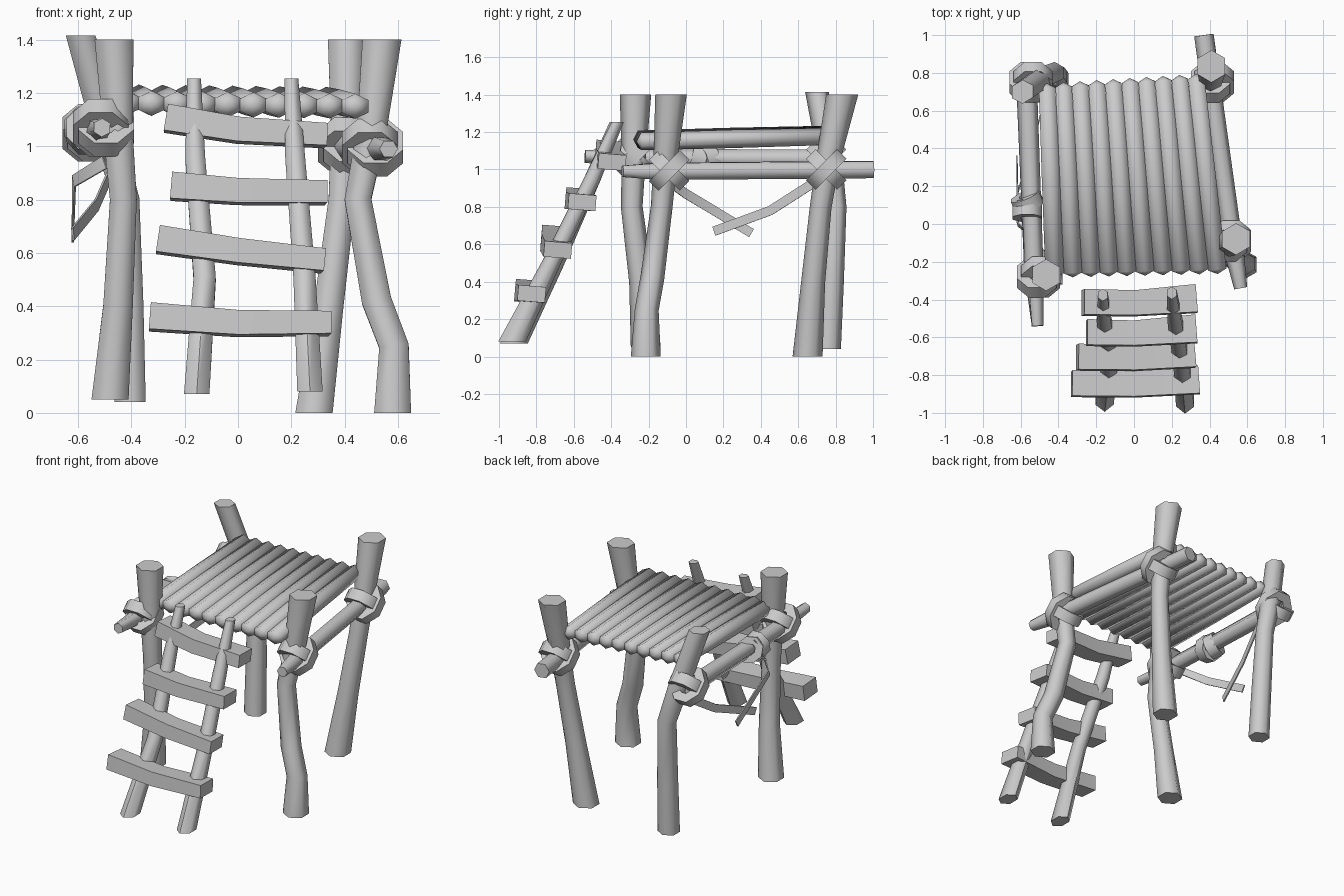
import bpy, bmesh, math
from mathutils import Vector as V

old = bpy.data.objects.get("Cube")
if old:
    bpy.data.objects.remove(old, do_unlink=True)

wood = bpy.data.materials.new("grey_wood")
wood.use_nodes = True
GREY = (0.6, 0.6, 0.6, 1)
wood.diffuse_color = GREY
wood.node_tree.nodes["Principled BSDF"].inputs["Base Color"].default_value = GREY


def sweep(name, path, sizes, sides=6, ref=(0, 1, 0), closed=False, tip=0.0, angle=64, level=False):
    """Sweep a polygon of half sizes (across, along ref) down a path."""
    path = [V(p) for p in path]
    n = len(path)
    bm = bmesh.new()
    rings = []
    for i, p in enumerate(path):
        if closed:
            t = path[(i + 1) % n] - path[i - 1]
        else:
            t = path[min(i + 1, n - 1)] - path[max(i - 1, 0)]
        t.normalize()
        u = V(ref) - t * t.dot(V(ref))
        u.normalize()
        v = u.cross(t)
        s = sizes[i] if isinstance(sizes, list) else sizes
        a, b = s if isinstance(s, tuple) else (s, s)
        k = math.sqrt(2) if sides == 4 else 1
        ring = []
        for j in range(sides):
            w = 2 * math.pi * (j + 0.5) / sides
            q = p + v * a * k * math.cos(w) + u * b * k * math.sin(w)
            if level and i in (0, n - 1):
                q += t * ((p.z - q.z) / t.z)  # saw the end off horizontally
            ring.append(bm.verts.new(q))
        rings.append(ring)
    for i in range(n if closed else n - 1):
        r, q = rings[i], rings[(i + 1) % n]
        for j in range(sides):
            m = (j + 1) % sides
            bm.faces.new((r[j], r[m], q[m], q[j]))
    if not closed:
        for ring, end, prev in ((rings[0], path[0], path[1]), (rings[-1], path[-1], path[-2])):
            if tip:
                apex = bm.verts.new(end + (end - prev).normalized() * tip)
                for j in range(sides):
                    bm.faces.new((ring[j], ring[(j + 1) % sides], apex))
            else:
                bm.faces.new(ring)
    bmesh.ops.recalc_face_normals(bm, faces=bm.faces)
    mesh = bpy.data.meshes.new(name)
    bm.to_mesh(mesh)
    bm.free()
    obj = bpy.data.objects.new(name, mesh)
    bpy.context.collection.objects.link(obj)
    mesh.materials.append(wood)
    bpy.ops.object.select_all(action="DESELECT")
    obj.select_set(True)
    bpy.context.view_layer.objects.active = obj
    bpy.ops.object.shade_smooth_by_angle(angle=math.radians(angle))


def band(name, centre, axis_a, axis_b, ra, rb, size):
    """Closed rope loop in the plane of two axes."""
    a, b = V(axis_a).normalized(), V(axis_b).normalized()
    pts = []
    for i in range(8):
        w = math.pi * (i + 0.5) / 4
        pts.append(V(centre) + a * ra * math.cos(w) + b * rb * math.sin(w))
    sweep(name, pts, size, 4, a.cross(b), closed=True)


# Crooked legs, top to foot
legs = {
    "front_left_leg": [(.54, -.08, 1.4), (.5, -.11, 1.05), (.45, -.13, .8), (.52, -.18, .42), (.585, -.21, .25), (.58, -.215, 0)],
    "back_left_leg": [(.41, .835, 1.4), (.405, .76, 1.05), (.39, .72, .8), (.34, .68, .4), (.285, .65, 0)],
    "front_right_leg": [(-.465, -.27, 1.4), (-.45, -.28, 1.05), (-.43, -.29, .8), (-.45, -.24, .4), (-.48, -.215, .05)],
    "back_right_leg": [(-.59, .7, 1.415), (-.49, .77, 1.05), (-.42, .8, .8), (-.41, .78, .4), (-.405, .76, .04)],
}
for name, pts in legs.items():
    radii = [.084] + [.064] * (len(pts) - 2) + [.08]
    radii[2] = .058
    if "back_right" in name:
        radii[0], radii[-1] = .062, .068
    sweep(name, pts, radii, level=True)

# Side beams
sweep("left_beam", [(.565, -.34, .99), (.53, -.15, .99), (.37, 1.0, 1.0)], [.035, .052, .052])
sweep("right_beam", [(-.51, -.54, 1.07), (-.53, -.25, 1.06), (-.57, .78, 1.06)], [.035, .052, .055])

# Deck logs fanning slightly from front to back
LOGS = 10
for i in range(LOGS):
    f = i / (LOGS - 1)
    xf, xb = -.42 + .86 * f, -.46 + .79 * f
    yf, yb = -.26 + .02 * f, .72 + .05 * f
    zf, zb = 1.162 - .012 * f, 1.187 - .01 * f
    sweep(f"deck_log_{i + 1}", [(xf, yf, zf), ((xf + xb) / 2, .25, (zf + zb) / 2), (xb, yb, zb)],
          [(.057, .047), (.056, .049), (.05, .046)], 6, (0, 0, 1), tip=.025)

# Crossed lashings where beams meet legs
joints = {
    "front_left": (.505, -.09, .995), "back_left": (.415, .75, 1.0),
    "front_right": (-.505, -.28, 1.07), "back_right": (-.545, .75, 1.05),
}
for name, c in joints.items():
    for s in (1, -1):
        off = V(c) + V((.01 * s, 0, 0))
        band(f"{name}_lashing_{'a' if s > 0 else 'b'}", off, (1, 0, 0), (0, 1, s), .082, .097, (.03, .036))

# Rope knot part-way along the right beam
band("middle_knot_loop", (-.565, .07, 1.06), (1, 0, 0), (0, .25, 1), .06, .065, (.025, .04))
band("middle_knot_cross", (-.565, .12, 1.06), (1, .4, 0), (0, -.3, 1), .06, .062, (.025, .035))

# Loose hanging straps
sweep("back_strap", [(-.46, .7, .94), (-.53, .45, .78), (-.62, .15, .67)], (.004, .025), 4, (0, 0, 1))
sweep("front_strap", [(-.5, -.1, .94), (-.615, 0, .87), (-.62, .35, .66)], (.004, .025), 4, (0, 0, 1))

# Ladder rails
rails = {
    "ladder_right_rail": [(-.165, -.375, 1.255), (-.16, -.5, .95), (-.125, -.7, .5), (-.155, -.92, .07)],
    "ladder_left_rail": [(.2, -.365, 1.255), (.215, -.5, .95), (.25, -.72, .5), (.27, -.93, .08)],
}
for name, pts in rails.items():
    sweep(name, pts, [.03, .043, .048, (.055, .066)], level=True)

# Bent plank rungs: x, z of both ends and the middle, and depth
rungs = [
    (-.27, 1.105, 1.06, .33, 1.04, -.41), (-.25, .85, .83, .33, .825, -.57),
    (-.3, .65, .605, .32, .57, -.7), (-.33, .36, .335, .345, .335, -.84),
]
for i, (xl, zl, zm, xr, zr, y) in enumerate(rungs):
    sweep(f"ladder_rung_{i + 1}", [(xl, y - .005, zl), (0, y - .01, zm), (xr, y + .015, zr)],
          [(.068, .05), (.066, .046), (.074, .042)], 4, (0, .08, 1))
